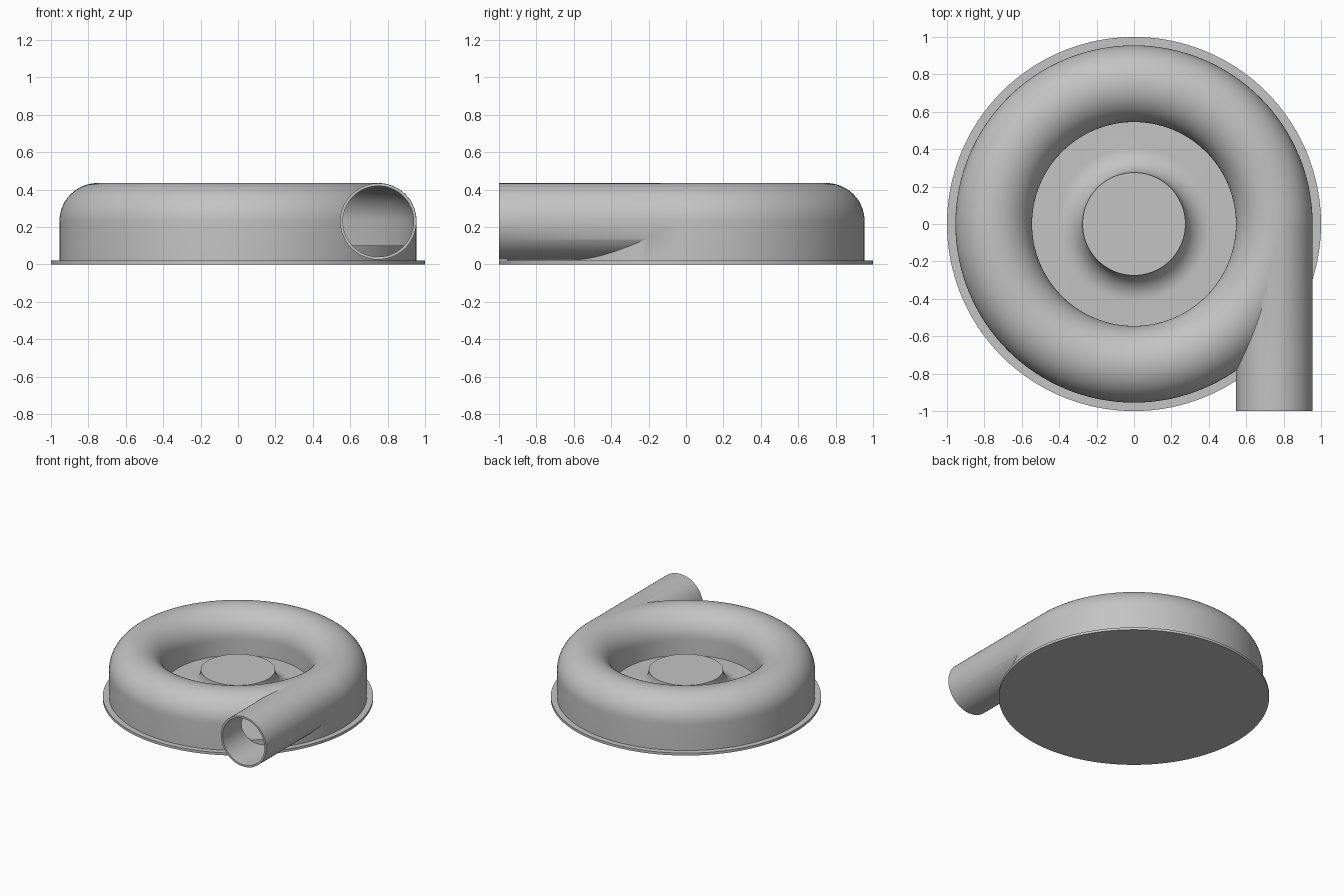
import bpy
from math import sin, cos, pi, radians

if "Cube" in bpy.data.objects:
    bpy.data.objects.remove(bpy.data.objects["Cube"], do_unlink=True)

SEGMENTS = 128
RING_R, TUBE_R, WALL = 0.75, 0.205, 0.015
AXIS_Z, BASE_Z, FLOOR_Z = 0.23, 0.02, 0.10

grey = bpy.data.materials.new("plain grey")
grey.use_nodes = True
grey.diffuse_color = (0.55, 0.55, 0.55, 1)
grey.node_tree.nodes["Principled BSDF"].inputs["Base Color"].default_value = grey.diffuse_color


def arc(cx, cz, r, start, end, steps):
    """Points of an arc in the radius-height plane, angles in degrees."""
    angles = [radians(start + (end - start) * i / steps) for i in range(steps + 1)]
    return [(cx + r * cos(a), cz + r * sin(a)) for a in angles]


def revolve(name, profile, closed):
    """Spin a profile of (radius, height) around z; open profiles start and end on the axis."""
    verts, rings = [], []
    for r, z in profile:
        count = 1 if r == 0 else SEGMENTS
        rings.append([len(verts) + i for i in range(count)])
        verts += [(r * cos(2 * pi * i / SEGMENTS), r * sin(2 * pi * i / SEGMENTS), z)
                  for i in range(count)]
    pairs = list(zip(rings, rings[1:]))
    if closed:
        pairs.append((rings[-1], rings[0]))
    faces = []
    for a, b in pairs:
        if len(a) == 1:
            faces.append(b)
        elif len(b) == 1:
            faces.append(a[::-1])
        else:
            for i in range(SEGMENTS):
                j = (i + 1) % SEGMENTS
                faces.append((a[i], b[i], b[j], a[j]))
    mesh = bpy.data.meshes.new(name)
    mesh.from_pydata(verts, [], faces)
    obj = bpy.data.objects.new(name, mesh)
    bpy.context.collection.objects.link(obj)
    bpy.ops.object.select_all(action='DESELECT')
    bpy.context.view_layer.objects.active = obj
    obj.select_set(True)
    bpy.ops.object.mode_set(mode='EDIT')
    bpy.ops.mesh.select_all(action='SELECT')
    bpy.ops.mesh.normals_make_consistent(inside=False)
    bpy.ops.object.mode_set(mode='OBJECT')
    return obj


def rod(name, radius, y0, y1):
    """Cylinder along y on the outlet axis."""
    bpy.ops.mesh.primitive_cylinder_add(
        vertices=96, radius=radius, depth=y1 - y0,
        location=(RING_R, (y0 + y1) / 2, AXIS_Z), rotation=(pi / 2, 0, 0))
    bpy.context.object.name = name
    return bpy.context.object


def combine(target, tool, operation):
    tool.hide_render = True
    bpy.context.view_layer.objects.active = target
    mod = target.modifiers.new(operation, 'BOOLEAN')
    mod.operation, mod.solver, mod.object = operation, 'EXACT', tool
    bpy.ops.object.modifier_apply(modifier=mod.name)
    bpy.data.objects.remove(tool, do_unlink=True)


def finish(obj):
    obj.data.materials.clear()
    obj.data.materials.append(grey)
    bpy.ops.object.select_all(action='DESELECT')
    bpy.context.view_layer.objects.active = obj
    obj.select_set(True)
    bpy.ops.object.shade_smooth_by_angle(angle=radians(30))


def ring_profile(tube_r, bottom):
    """Half-round top over straight inner and outer walls."""
    return ([(RING_R - tube_r, bottom)]
            + arc(RING_R, AXIS_Z, tube_r, 180, 0, 32)
            + [(RING_R + tube_r, bottom)])


# Flat round base
base = revolve("base_disc", [(0, BASE_Z), (1, BASE_Z), (1, 0), (0, 0)], False)

# Inner floor with the flared hub rising from its middle
hub_r, hub_z = 0.275, 0.235
flare = hub_z - FLOOR_Z
edge = RING_R + TUBE_R - WALL / 2
floor = revolve("floor_and_hub",
                [(0, hub_z)] + arc(hub_r + flare, hub_z, flare, 180, 270, 16)
                + [(edge, FLOOR_Z), (edge, BASE_Z), (0, BASE_Z)], False)

# Hollow ring casing with a straight tangential outlet pipe
casing = revolve("casing_and_outlet", ring_profile(TUBE_R, BASE_Z), True)
combine(casing, rod("outlet_pipe", TUBE_R - 0.001, -1, 0), 'UNION')
combine(casing, revolve("cavity_cutter", ring_profile(TUBE_R - WALL, -0.1), True), 'DIFFERENCE')
combine(casing, rod("bore_cutter", TUBE_R - WALL - 0.001, -1.1, 0.03), 'DIFFERENCE')

for part in (base, floor, casing):
    finish(part)
